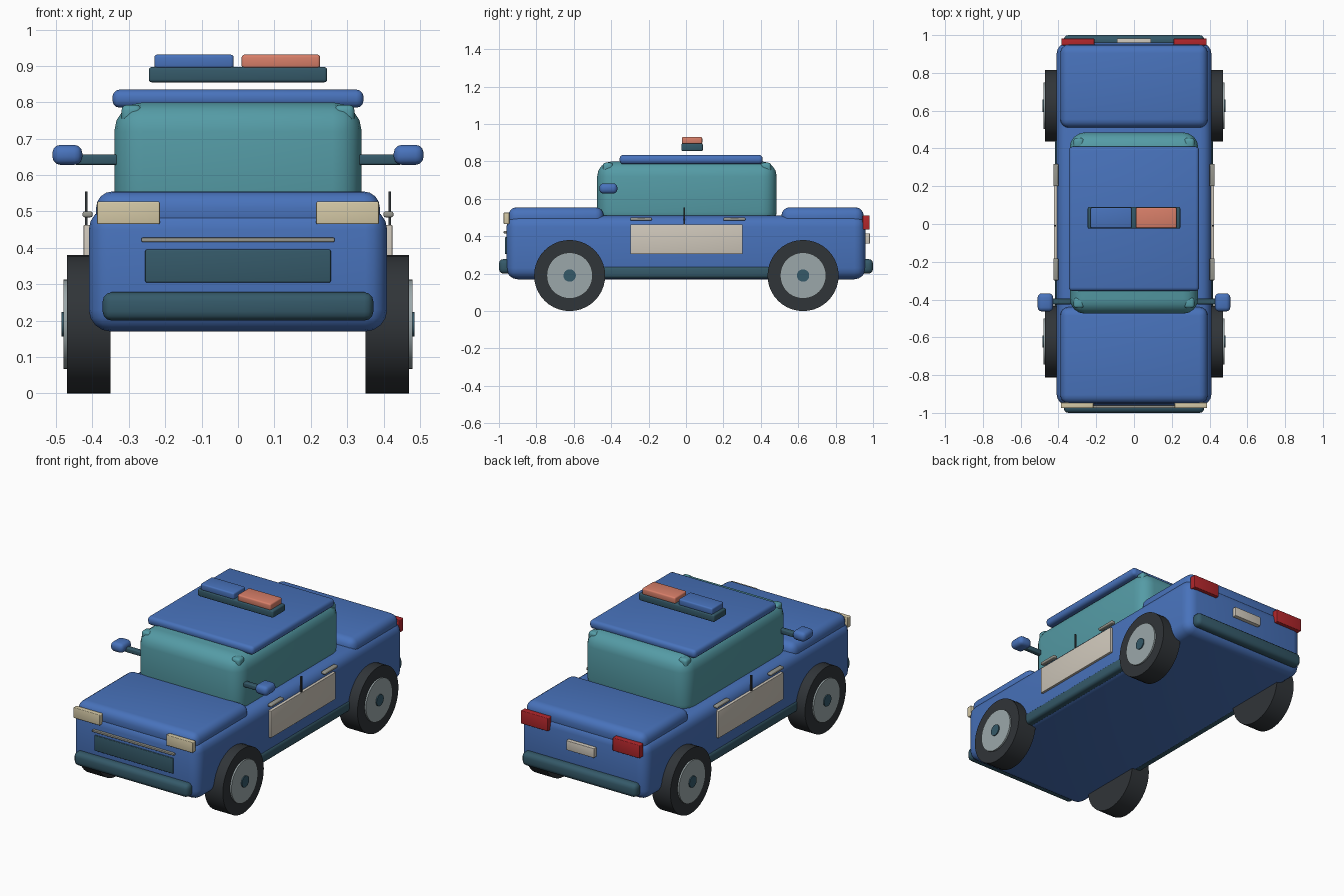
import bpy, math

if "Cube" in bpy.data.objects:
    bpy.data.objects.remove(bpy.data.objects["Cube"], do_unlink=True)


def material(name, r, g, b):
    m = bpy.data.materials.new(name)
    m.use_nodes = True
    m.diffuse_color = (r, g, b, 1)
    m.node_tree.nodes["Principled BSDF"].inputs["Base Color"].default_value = (r, g, b, 1)
    return m


BLUE = material("body blue", 0.065, 0.17, 0.5)
TEAL = material("glass teal", 0.09, 0.33, 0.38)
SLATE = material("trim slate", 0.035, 0.1, 0.14)
TYRE = material("tyre black", 0.03, 0.035, 0.04)
HUB = material("hub grey", 0.33, 0.39, 0.4)
RED = material("tail red", 0.45, 0.02, 0.025)
ORANGE = material("beacon orange", 0.68, 0.21, 0.14)
CREAM = material("headlight cream", 0.66, 0.58, 0.38)
PANEL = material("door panel white", 0.63, 0.58, 0.5)
METAL = material("brushed metal", 0.31, 0.31, 0.27)


def finish(ob, name, mat):
    ob.name = name
    ob.data.materials.append(mat)
    bpy.ops.object.shade_smooth_by_angle(angle=math.radians(35))
    return ob


def box(name, mat, x, y, z, bevel=0.0, segments=3):
    """Rounded box given by its (low, high) extent on each axis."""
    spans = (x, y, z)
    bpy.ops.mesh.primitive_cube_add(size=1, location=[(a + b) / 2 for a, b in spans])
    ob = bpy.context.object
    ob.scale = [b - a for a, b in spans]
    bpy.ops.object.transform_apply(location=False, rotation=False, scale=True)
    if bevel:
        mod = ob.modifiers.new("Rounded edges", "BEVEL")
        mod.width = bevel
        mod.segments = segments
        bpy.ops.object.modifier_apply(modifier=mod.name)
    return finish(ob, name, mat)


def pair(name, mat, x, y, z, bevel=0.0):
    """Matching boxes on both sides; x is measured outward."""
    box(name + "_left", mat, x, y, z, bevel)
    box(name + "_right", mat, (-x[1], -x[0]), y, z, bevel)


def disc(name, mat, side, y, radius, x0, x1, bevel=0.0):
    bpy.ops.mesh.primitive_cylinder_add(
        vertices=40, radius=radius, depth=x1 - x0,
        location=(side * (x0 + x1) / 2, y, 0.19), rotation=(0, math.pi / 2, 0))
    return finish(bpy.context.object, name, mat)


# Body shell, hood and trunk lid
box("body", BLUE, (-0.41, 0.41), (-0.96, 0.96), (0.17, 0.51), 0.06, 4)
box("hood", BLUE, (-0.39, 0.39), (-0.95, -0.44), (0.44, 0.555), 0.045, 4)
box("trunk_lid", BLUE, (-0.39, 0.39), (0.51, 0.95), (0.44, 0.555), 0.045, 4)

# Cabin with its corner posts and the roof
box("cabin", TEAL, (-0.34, 0.34), (-0.475, 0.485), (0.45, 0.8), 0.08, 4)
for end, y in (("front", (-0.445, -0.39)), ("rear", (0.4, 0.455))):
    pair(end + "_corner_post", TEAL, (0.265, 0.32), y, (0.74, 0.793), 0.015)
box("roof", BLUE, (-0.345, 0.345), (-0.355, 0.41), (0.785, 0.835), 0.02)

# Beacon bar
box("light_bar", SLATE, (-0.245, 0.245), (-0.025, 0.09), (0.855, 0.897), 0.008)
box("beacon_right", BLUE, (-0.23, -0.012), (-0.022, 0.087), (0.893, 0.931), 0.008)
box("beacon_left", ORANGE, (0.01, 0.226), (-0.022, 0.087), (0.893, 0.931), 0.008)

# Bumpers and sills
box("front_bumper", SLATE, (-0.372, 0.372), (-1.0, -0.935), (0.2, 0.278), 0.025)
box("rear_bumper", SLATE, (-0.372, 0.372), (0.935, 1.0), (0.2, 0.278), 0.025)
pair("sill", SLATE, (0.36, 0.417), (-0.5, 0.5), (0.175, 0.24), 0.018)

# Nose details
pair("headlight", CREAM, (0.215, 0.387), (-0.975, -0.945), (0.465, 0.527), 0.004)
box("grille", SLATE, (-0.255, 0.255), (-0.968, -0.94), (0.305, 0.395), 0.004)
box("grille_strip", METAL, (-0.265, 0.265), (-0.975, -0.955), (0.416, 0.428), 0.003)

# Tail details
pair("tail_light", RED, (0.21, 0.385), (0.945, 0.982), (0.435, 0.512), 0.004)
box("rear_plate", PANEL, (-0.09, 0.09), (0.95, 0.983), (0.36, 0.415), 0.002)

# Door panels, handles and seams
pair("door_panel", PANEL, (0.4, 0.424), (-0.298, 0.302), (0.305, 0.463), 0.002)
pair("front_handle", METAL, (0.4, 0.427), (-0.298, -0.182), (0.484, 0.5), 0.005)
pair("rear_handle", METAL, (0.4, 0.427), (0.2, 0.318), (0.484, 0.5), 0.005)
pair("door_seam", TYRE, (0.413, 0.421), (-0.013, -0.005), (0.31, 0.555))

# Mirrors
pair("mirror_arm", SLATE, (0.33, 0.45), (-0.425, -0.395), (0.628, 0.656), 0.006)
pair("mirror", BLUE, (0.428, 0.51), (-0.463, -0.367), (0.628, 0.683), 0.022)

# Wheels
for side, hand in ((1, "left"), (-1, "right")):
    for end, y in (("front", -0.622), ("rear", 0.626)):
        tag = end + "_" + hand
        disc(tag + "_tyre", TYRE, side, y, 0.19, 0.35, 0.47)
        disc(tag + "_hubcap", HUB, side, y, 0.123, 0.46, 0.479)
        disc(tag + "_hub_centre", SLATE, side, y, 0.033, 0.47, 0.485)
